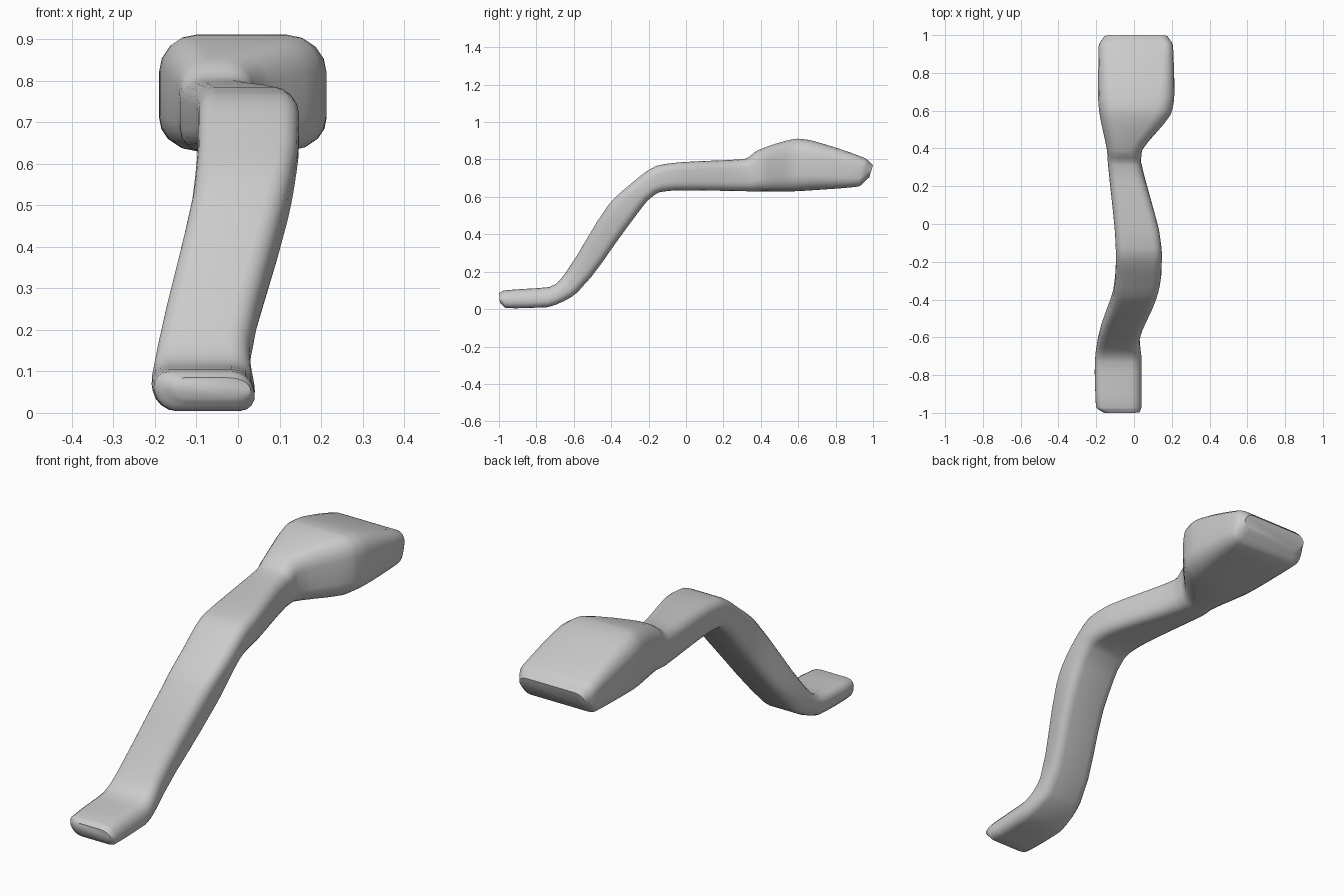
import bpy, bmesh, math
from mathutils import Vector

if "Cube" in bpy.data.objects:
    bpy.data.objects.remove(bpy.data.objects["Cube"])

# Key sections along the lever: x min, x max, top y, top z, bottom y, bottom z
KEYS = [
    (-0.17, 0.02, -1.0, 0.085, -0.995, 0.035),
    (-0.21, 0.03, -0.97, 0.1, -0.96, 0.005),
    (-0.215, 0.03, -0.73, 0.118, -0.74, 0.01),
    (-0.195, 0.025, -0.64, 0.2, -0.58, 0.09),
    (-0.11, 0.12, -0.42, 0.55, -0.32, 0.43),
    (-0.097, 0.145, -0.3, 0.665, -0.205, 0.58),
    (-0.096, 0.147, -0.16, 0.765, -0.14, 0.625),
    (-0.102, 0.132, -0.03, 0.785, -0.03, 0.635),
    (-0.138, 0.038, 0.31, 0.802, 0.33, 0.63),
    (-0.143, 0.042, 0.385, 0.85, 0.4, 0.63),
    (-0.182, 0.195, 0.58, 0.91, 0.58, 0.63),
    (-0.19, 0.213, 0.67, 0.902, 0.67, 0.635),
    (-0.187, 0.207, 0.95, 0.81, 0.92, 0.655),
    (-0.16, 0.18, 1.0, 0.77, 0.98, 0.705),
]
STEPS, CORNER = 4, 5


def blend(i, t):
    """Smoothly carry section i towards the next one (limited slopes, no overshoot)."""
    n = len(KEYS)
    a, b, c, d = (KEYS[min(max(i + k, 0), n - 1)] for k in (-1, 0, 1, 2))
    dist = lambda p, q: max(abs(q[2] - p[2]) + abs(q[3] - p[3]), 1e-4)
    l0, l1, l2 = dist(a, b), dist(b, c), dist(c, d)
    out = []
    for p, q, r, s in zip(a, b, c, d):
        m1 = (r - p) / (l0 + l1) * l1 if i > 0 else r - q
        m2 = (s - q) / (l1 + l2) * l1 if i < n - 2 else r - q
        lim = 1.5 * abs(r - q)
        m1, m2 = max(-lim, min(lim, m1)), max(-lim, min(lim, m2))
        e = r - q
        out.append(q + m1 * t + (3 * e - 2 * m1 - m2) * t ** 2 + (m1 + m2 - 2 * e) * t ** 3)
    return out


def section(s):
    """Rounded rectangle spanning the given top and bottom points."""
    x0, x1, ty, tz, by, bz = s
    top, bot = Vector((0, ty, tz)), Vector((0, by, bz))
    h, w = (top - bot).length, x1 - x0
    rad = max(0.045, 0.3 * h)
    rx, rv = min(rad, w * 0.45), min(rad, h * 0.46)
    lean = 0.018 * min(max((-0.6 - ty) / 0.1, 0), 1)  # foot underside leans sideways
    pts = []
    for k, (sx, sv) in enumerate(((1, 1), (-1, 1), (-1, -1), (1, -1))):
        for j in range(CORNER):
            ang = math.pi / 2 * (k + j / (CORNER - 1))
            v = 0.5 + (sv * (h / 2 - rv) + rv * math.sin(ang)) / h
            p = bot.lerp(top, v)
            p.x = (x0 + x1) / 2 + sx * (w / 2 - rx) + rx * math.cos(ang) + lean * (1 - v)
            pts.append(p)
    return pts


# Bent lever with foot pad, sloping arm and swollen head, lofted as one skin
bm = bmesh.new()
params = [blend(i, k / STEPS) for i in range(len(KEYS) - 1) for k in range(STEPS)]
params.append(KEYS[-1])
rings = [[bm.verts.new(p) for p in section(s)] for s in params]
for a, b in zip(rings, rings[1:]):
    for j in range(len(a)):
        k = (j + 1) % len(a)
        bm.faces.new((a[j], a[k], b[k], b[j]))
bm.faces.new(rings[0])
bm.faces.new(rings[-1])
bmesh.ops.recalc_face_normals(bm, faces=bm.faces)

mesh = bpy.data.meshes.new("bent_lever")
bm.to_mesh(mesh)
bm.free()
lever = bpy.data.objects.new("bent_lever", mesh)
bpy.context.collection.objects.link(lever)
bpy.context.view_layer.objects.active = lever
lever.select_set(True)
bpy.ops.object.shade_smooth_by_angle(angle=math.radians(50))
